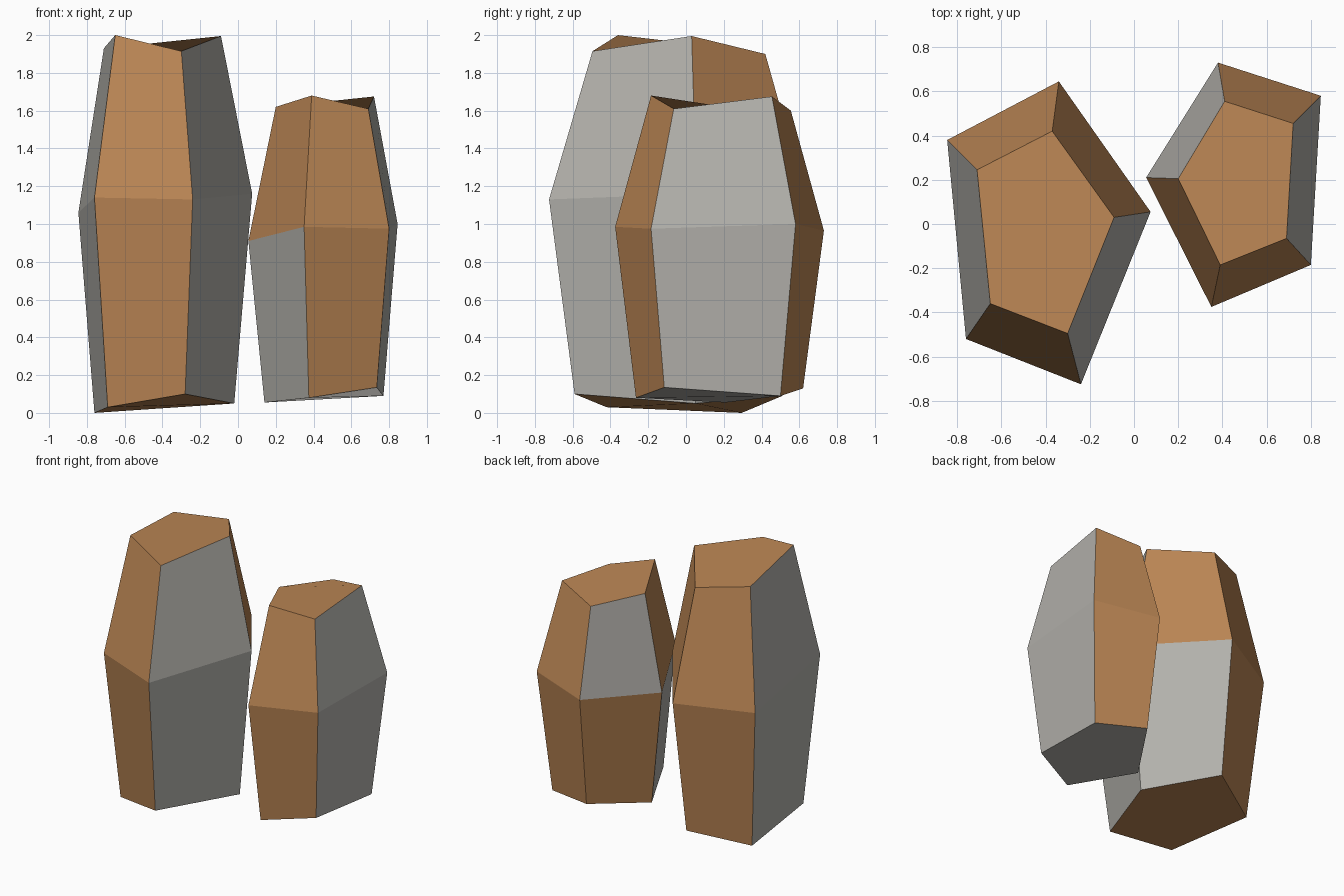
import bpy, bmesh

if "Cube" in bpy.data.objects:
    bpy.data.objects.remove(bpy.data.objects["Cube"])


def material(name, rgb):
    m = bpy.data.materials.new(name)
    m.diffuse_color = (*rgb, 1)
    m.use_nodes = True
    m.node_tree.nodes["Principled BSDF"].inputs["Base Color"].default_value = m.diffuse_color
    return m


orange = material("rust_stone", (0.50, 0.24, 0.09))
grey = material("grey_stone", (0.45, 0.44, 0.41))


def boulder(name, rings, lower, upper, base, top):
    """Loft pentagon rings; each side letter is o (rust) or g (grey)."""
    bm = bmesh.new()
    vs = [[bm.verts.new(p) for p in ring] for ring in rings]
    n = len(rings[0])

    def face(verts, tone):
        bm.faces.new(verts).material_index = "og".index(tone)

    for lo, hi, tones in zip(vs, vs[1:], (lower, upper)):
        for i in range(n):
            j = (i + 1) % n
            face((lo[i], lo[j], hi[j], hi[i]), tones[i])
    face(vs[0], base)
    face(vs[-1], top)
    bmesh.ops.recalc_face_normals(bm, faces=bm.faces[:])
    me = bpy.data.meshes.new(name)
    bm.to_mesh(me)
    bm.free()
    me.materials.append(orange)
    me.materials.append(grey)
    bpy.context.collection.objects.link(bpy.data.objects.new(name, me))


# Tall rock on the left: base, waist and top rings
boulder("tall_rock", [
    [(-.36, .51, .09), (-.76, .295, 0), (-.69, -.42, .03), (-.28, -.59, .10), (-.02, .05, .05)],
    [(-.34, .645, 1.10), (-.845, .38, 1.06), (-.76, -.52, 1.14), (-.24, -.725, 1.13), (.075, .055, 1.16)],
    [(-.37, .42, 1.90), (-.71, .245, 1.93), (-.65, -.36, 2.0), (-.30, -.495, 1.915), (-.09, .03, 1.995)],
], "ogogg", "ogogo", "o", "o")

# Shorter rock on the right
boulder("short_rock", [
    [(.40, .62, .13), (.14, .21, .055), (.375, -.265, .08), (.735, -.115, .135), (.77, .50, .09)],
    [(.38, .73, .965), (.055, .21, .91), (.35, -.375, .985), (.80, -.185, .975), (.845, .58, 1.0)],
    [(.41, .555, 1.60), (.20, .205, 1.62), (.39, -.185, 1.68), (.69, -.065, 1.61), (.72, .455, 1.675)],
], "ogogo", "googo", "g", "o")
